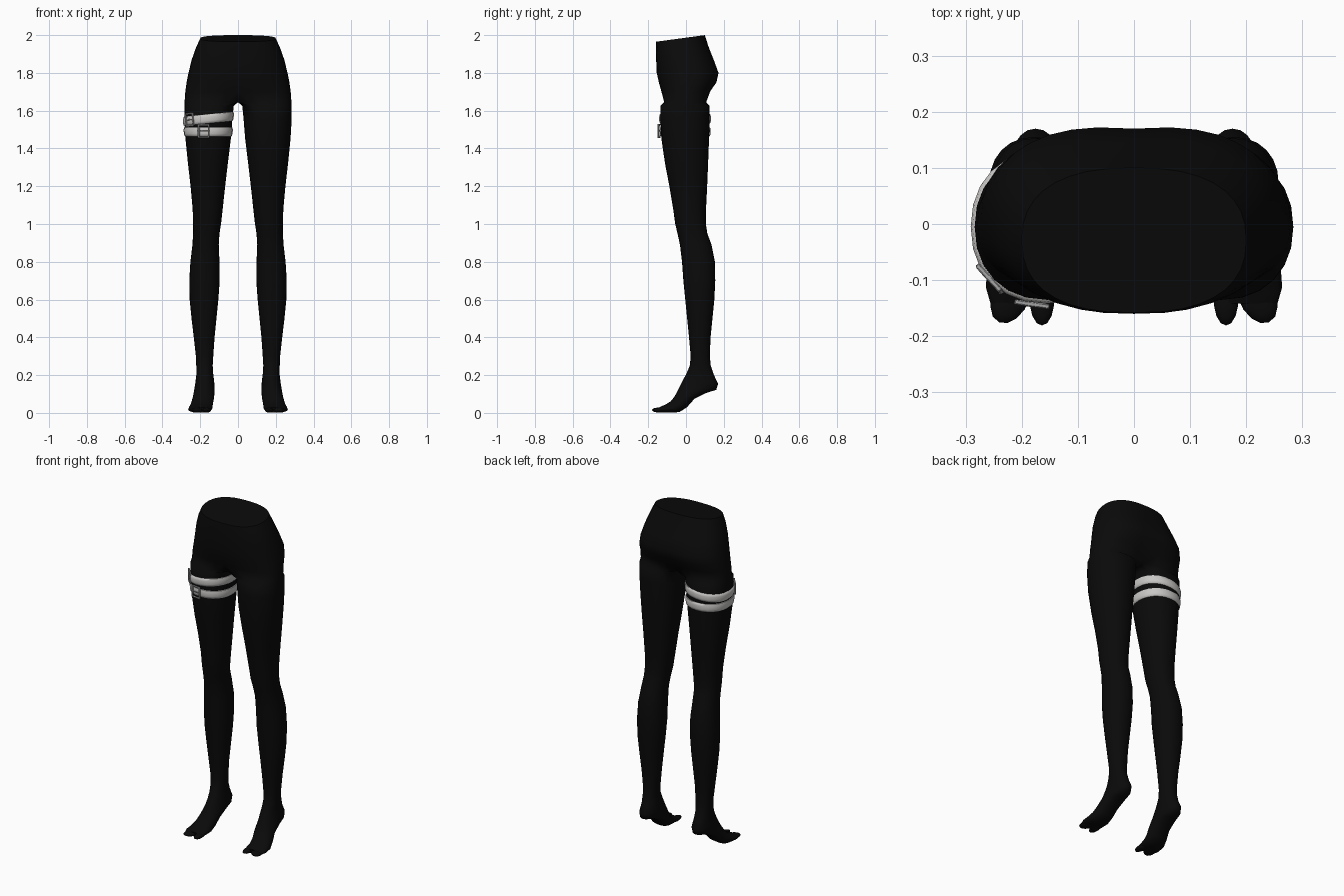
import bpy, bmesh, math
from mathutils import Matrix, Vector

if "Cube" in bpy.data.objects:
    bpy.data.objects.remove(bpy.data.objects["Cube"])

N = 24


def material(name, c):
    m = bpy.data.materials.new(name)
    m.diffuse_color = (*c, 1)
    m.use_nodes = True
    m.node_tree.nodes["Principled BSDF"].inputs["Base Color"].default_value = m.diffuse_color
    return m


BLACK = material("black fabric", (0.003, 0.003, 0.003))
GREY = material("light grey strap", (0.58, 0.57, 0.56))
METAL = material("grey buckle", (0.36, 0.36, 0.36))


def finish(name, bm, mat, mirror=False, angle=60):
    bmesh.ops.recalc_face_normals(bm, faces=bm.faces)
    me = bpy.data.meshes.new(name)
    bm.to_mesh(me)
    bm.free()
    me.materials.append(mat)
    ob = bpy.data.objects.new(name, me)
    bpy.context.collection.objects.link(ob)
    bpy.ops.object.select_all(action='DESELECT')
    ob.select_set(True)
    bpy.context.view_layer.objects.active = ob
    bpy.ops.object.shade_smooth_by_angle(angle=math.radians(angle))
    if mirror:
        mod = ob.modifiers.new("mirror", 'MIRROR')
        mod.use_clip = True
        mod.merge_threshold = 0.0005
    return ob


def power(v, p):
    return math.copysign(abs(v) ** p, v)


def on_section(x, s, front, back):
    """Point at s in -1..1 between the front and back (y, z) points."""
    t = (s + 1) / 2
    return Vector((x, front[0] + (back[0] - front[0]) * t,
                   front[1] + (back[1] - front[1]) * t))


def pelvis_ring(out, front, back, dip_f, dip_b):
    pts = []
    for i in range(N):
        if i <= 18:
            a = math.radians(-90 + 10 * i)
            x = out * abs(math.cos(a)) ** 0.8 if 0 < i < 18 else 0.0
            s = power(math.sin(a), 0.85)
        else:
            x, s = 0.0, 1 - (i - 18) / 3
        s *= 1 - (dip_f if s < 0 else dip_b) * (1 - x / out) ** 2
        pts.append(on_section(x, s, front, back))
    return pts


def leg_ring(inn, out, front, back):
    pts = []
    for i in range(N):
        a = math.radians(-135 + 15 * i)
        x = (inn + out) / 2 + (out - inn) / 2 * power(math.cos(a), 0.92)
        pts.append(on_section(x, power(math.sin(a), 0.92), front, back))
    return pts


def loft(bm, rings):
    rows = [[bm.verts.new(p) for p in r] for r in rings]
    n = len(rows[0])
    for a, b in zip(rows, rows[1:]):
        for i in range(n):
            j = (i + 1) % n
            bm.faces.new((a[i], a[j], b[j], b[i]))
    return rows


# Pelvis: outer x, front y, back y, front z, back z, centre dips
PELVIS = [
    (0.200, -0.158, 0.100, 1.965, 2.000, 0, 0),
    (0.222, -0.160, 0.120, 1.925, 1.945, 0, 0.02),
    (0.245, -0.158, 0.152, 1.870, 1.870, 0, 0.04),
    (0.262, -0.155, 0.180, 1.800, 1.800, 0, 0.06),
    (0.272, -0.147, 0.172, 1.750, 1.750, 0.02, 0.10),
    (0.279, -0.138, 0.142, 1.700, 1.700, 0.08, 0.17),
    (0.283, -0.135, 0.127, 1.645, 1.645, 0.32, 0.32),
]
# Leg: z, inner x, outer x, front y, back y
LEG = [
    (1.625, 0.023, 0.284, -0.135, 0.125),
    (1.550, 0.030, 0.284, -0.135, 0.125),
    (1.450, 0.038, 0.278, -0.130, 0.122),
    (1.320, 0.054, 0.265, -0.111, 0.117),
    (1.200, 0.068, 0.251, -0.088, 0.112),
    (1.080, 0.081, 0.240, -0.068, 0.106),
    (1.000, 0.090, 0.238, -0.057, 0.105),
    (0.950, 0.098, 0.238, -0.045, 0.113),
    (0.890, 0.102, 0.241, -0.032, 0.135),
    (0.800, 0.098, 0.252, -0.021, 0.153),
    (0.700, 0.097, 0.258, -0.014, 0.155),
    (0.600, 0.104, 0.256, -0.004, 0.150),
    (0.500, 0.114, 0.246, 0.006, 0.140),
    (0.400, 0.124, 0.234, 0.016, 0.130),
    (0.300, 0.131, 0.223, 0.025, 0.126),
    (0.250, 0.134, 0.221, 0.020, 0.131),
]
# Foot: inner x, outer x, top (y, z), sole (y, z)
FOOT = [
    (0.131, 0.220, (0.003, 0.210), (0.148, 0.200)),
    (0.126, 0.225, (-0.015, 0.175), (0.170, 0.155)),
    (0.124, 0.230, (-0.030, 0.145), (0.160, 0.122)),
    (0.124, 0.234, (-0.045, 0.115), (0.105, 0.105)),
    (0.127, 0.240, (-0.062, 0.085), (0.045, 0.075)),
    (0.133, 0.250, (-0.080, 0.062), (0.005, 0.030)),
    (0.136, 0.261, (-0.105, 0.046), (-0.035, 0.004)),
    (0.140, 0.264, (-0.125, 0.037), (-0.100, 0.001)),
    (0.146, 0.256, (-0.142, 0.029), (-0.140, 0.003)),
]

# Tights: half body lofted from waist to toe root, then mirrored
bm = bmesh.new()
rings = [pelvis_ring(o, (f, zf), (b, zb), df, db) for o, f, b, zf, zb, df, db in PELVIS]
rings += [leg_ring(i, o, (f, z), (b, z)) for z, i, o, f, b in LEG]
rings += [leg_ring(*r) for r in FOOT]
rows = loft(bm, rings)
inner = [f for f in bm.faces if all(v.co.x < 1e-4 for v in f.verts)]
bmesh.ops.delete(bm, geom=inner, context='FACES')
bm.faces.new(rows[0][:19])
bm.faces.new(rows[-1])
bmesh.ops.delete(bm, geom=[v for v in bm.verts if not v.link_faces], context='VERTS')
finish("tights", bm, BLACK, mirror=True)


# Split toes
def toe(name, loc, size, turn):
    bm = bmesh.new()
    bmesh.ops.create_uvsphere(bm, u_segments=14, v_segments=8, radius=1, matrix=(
        Matrix.Translation(loc) @ Matrix.Rotation(math.radians(turn), 4, 'Z')
        @ Matrix.Diagonal((*size, 1))))
    finish(name, bm, BLACK, mirror=True)


toe("big_toe", (0.164, -0.135, 0.015), (0.022, 0.046, 0.014), 0)
toe("small_toes", (0.219, -0.128, 0.015), (0.033, 0.052, 0.014), 25)


def thigh_at(z):
    for a, b in zip(LEG, LEG[1:]):
        if a[0] >= z >= b[0]:
            t = (a[0] - z) / (a[0] - b[0])
            return [p + (q - p) * t for p, q in zip(a, b)][1:]
    return LEG[0][1:]


# Thigh straps: rounded bands fitted around one thigh
def strap(name, z0, tilt, height):
    bm = bmesh.new()
    profile = [(0.5, -0.002), (0.46, 0.004), (0.2, 0.007),
               (-0.2, 0.007), (-0.46, 0.004), (-0.5, -0.002)]
    rings = []
    for h, off in profile:
        i, o, f, b = thigh_at(z0 + h * height)
        pts = leg_ring(i - off, o + off, (f - off, z0), (b + off, z0))
        for p in pts:
            p.z += h * height - tilt * (p.x - 0.157)
            p.x = -p.x
        rings.append(pts)
    loft(bm, rings)
    finish(name, bm, GREY)


strap("upper_strap", 1.557, 0.10, 0.050)
strap("lower_strap", 1.488, 0.0, 0.050)


# Buckles: four-bar frame with a prong
def buckle(name, loc, turn, roll):
    bm = bmesh.new()
    place = (Matrix.Translation(loc) @ Matrix.Rotation(math.radians(turn), 4, 'Z')
             @ Matrix.Rotation(math.radians(roll), 4, 'Y'))
    w, h, t = 0.027, 0.032, 0.009
    bars = [((-w, 0, 0), (t, t, 2 * h + t)), ((w, 0, 0), (t, t, 2 * h + t)),
            ((0, 0, -h), (2 * w, t, t)), ((0, 0, h), (2 * w, t, t)),
            ((0, -0.002, 0), (2 * w, 0.006, 0.006))]
    for c, s in bars:
        bmesh.ops.create_cube(bm, size=1, matrix=place @ Matrix.Translation(c)
                              @ Matrix.Diagonal((*s, 1)))
    ob = finish(name, bm, METAL, angle=30)
    bev = ob.modifiers.new("bevel", 'BEVEL')
    bev.width = 0.002
    bev.segments = 1


buckle("lower_buckle", (-0.182, -0.143, 1.492), -8, 0)
buckle("upper_buckle", (-0.257, -0.098, 1.552), -48, -5)
